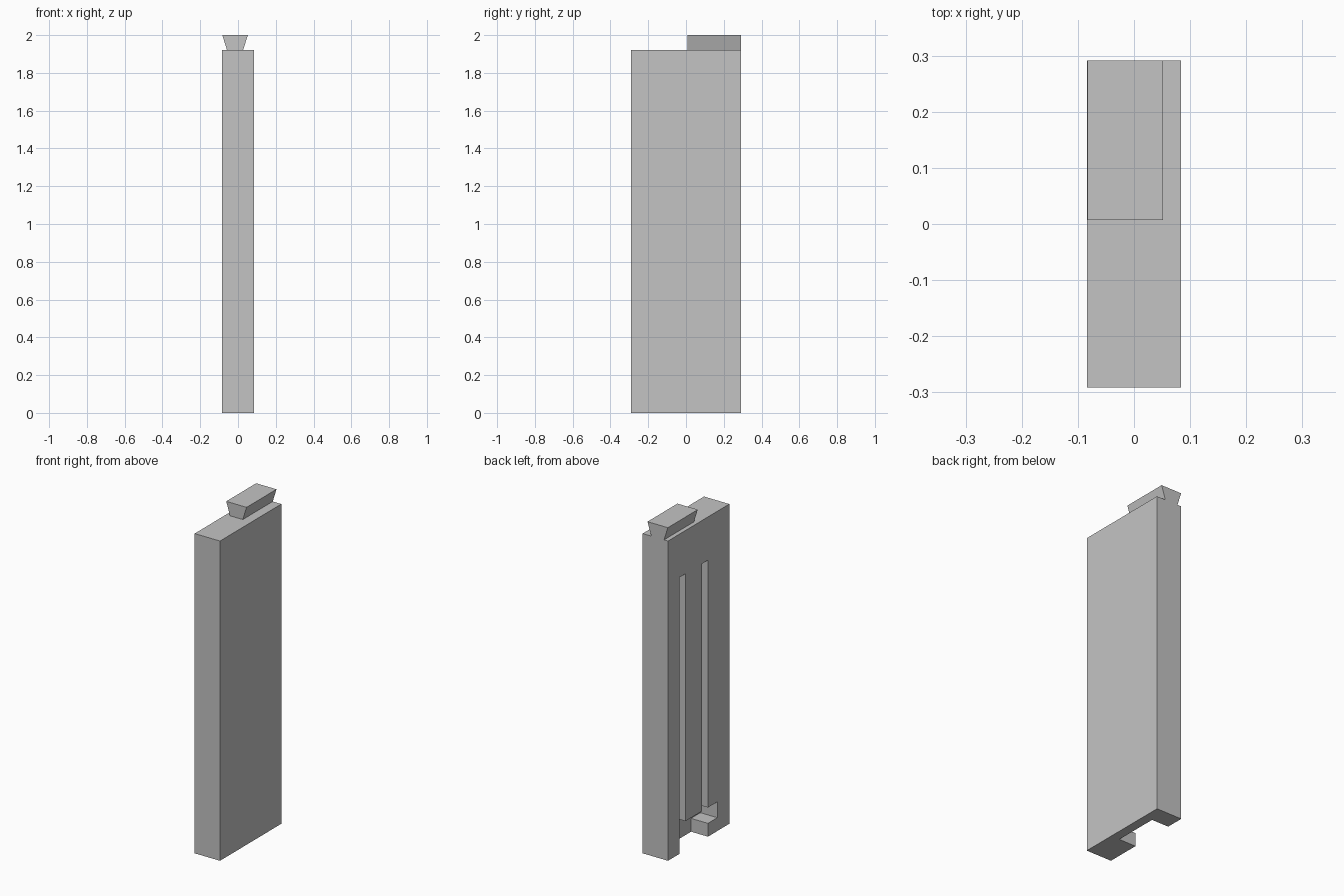
import bpy, bmesh

cube = bpy.data.objects.get("Cube")
if cube:
    bpy.data.objects.remove(cube)

# Single flat grey material
grey = bpy.data.materials.new("light grey")
grey.use_nodes = True
colour = (0.55, 0.55, 0.55, 1)
grey.diffuse_color = colour
grey.node_tree.nodes["Principled BSDF"].inputs["Base Color"].default_value = colour

HALF_X, HALF_Y, TOP = 0.084, 0.291, 1.92


def prism(name, points, offset):
    """Extrude a closed outline of 3D points along an offset."""
    bm = bmesh.new()
    face = bm.faces.new([bm.verts.new(p) for p in points])
    moved = bmesh.ops.extrude_face_region(bm, geom=[face])["geom"]
    bmesh.ops.translate(bm, vec=offset,
                        verts=[v for v in moved if isinstance(v, bmesh.types.BMVert)])
    bmesh.ops.recalc_face_normals(bm, faces=bm.faces[:])
    mesh = bpy.data.meshes.new(name)
    bm.to_mesh(mesh)
    bm.free()
    mesh.materials.append(grey)
    obj = bpy.data.objects.new(name, mesh)
    bpy.context.collection.objects.link(obj)
    return obj


# Tall flat panel
panel = prism("panel",
              [(-HALF_X, -HALF_Y, 0), (HALF_X, -HALF_Y, 0),
               (HALF_X, HALF_Y, 0), (-HALF_X, HALF_Y, 0)], (0, 0, TOP))

# Hooked foot notch and two long slots, cut into the right-hand face
near, far, slot = 0.183, -0.088, 0.057
hook, ledge, roof, slot_top = -0.177, 0.08, 0.175, 1.66
outline = [(near, -0.1), (near, slot_top), (near - slot, slot_top), (near - slot, roof),
           (far + slot, roof), (far + slot, slot_top), (far, slot_top), (far, roof),
           (hook, roof), (hook, ledge), (far, ledge), (far, -0.1)]
cutter = prism("notch_cutter", [(-0.2, y, z) for y, z in outline], (0.228, 0, 0))
cutter.hide_render = True

cut = panel.modifiers.new("notch", 'BOOLEAN')
cut.operation = 'DIFFERENCE'
cut.solver = 'EXACT'
cut.object = cutter
bpy.context.view_layer.objects.active = panel
bpy.ops.object.modifier_apply(modifier=cut.name)
bpy.data.objects.remove(cutter)

# Dovetail rail on the rear half of the top
rail_front = 0.007
prism("dovetail_rail",
      [(-0.058, rail_front, TOP), (0.027, rail_front, TOP),
       (0.052, rail_front, 2), (-0.083, rail_front, 2)],
      (0, HALF_Y - rail_front, 0))
